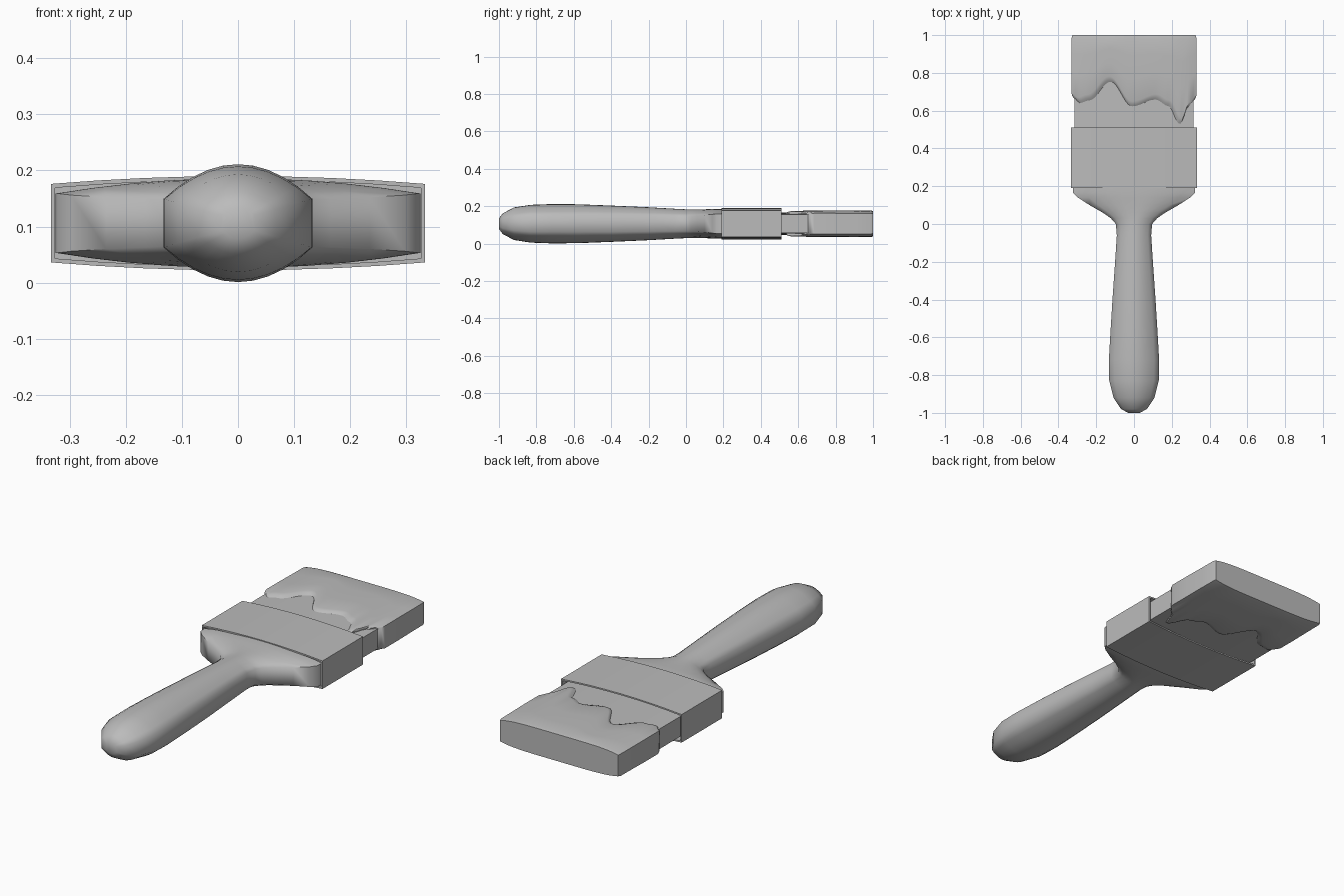
import bpy, bmesh, math

if "Cube" in bpy.data.objects:
    bpy.data.objects.remove(bpy.data.objects["Cube"])

ZC = 0.106  # height of the brush centre line

grey = bpy.data.materials.new("plain_grey")
grey.diffuse_color = (0.5, 0.5, 0.5, 1)
grey.use_nodes = True
grey.node_tree.nodes["Principled BSDF"].inputs["Base Color"].default_value = grey.diffuse_color


def section(y, w, c, e, n=8, p=2):
    """Bowed box section: half width w, half height c in the middle and e at the sides."""
    us = [-1 + 2 * i / n for i in range(n + 1)]
    yy = y if callable(y) else (lambda u: y)
    top = [(w * u, yy(u), e + (c - e) * (1 - abs(u) ** p)) for u in us]
    return [(x, v, ZC + z) for x, v, z in top] + [(x, v, ZC - z) for x, v, z in reversed(top)]


def loft(name, rings, angle):
    bm = bmesh.new()
    vs = [[bm.verts.new(co) for co in r] for r in rings]
    m = len(vs[0])
    for a, b in zip(vs, vs[1:]):
        for i in range(m):
            j = (i + 1) % m
            bm.faces.new((a[i], a[j], b[j], b[i]))
    bm.faces.new(vs[0])
    bm.faces.new(vs[-1])
    bmesh.ops.recalc_face_normals(bm, faces=bm.faces)
    me = bpy.data.meshes.new(name)
    bm.to_mesh(me)
    bm.free()
    me.materials.append(grey)
    ob = bpy.data.objects.new(name, me)
    bpy.context.collection.objects.link(ob)
    bpy.ops.object.select_all(action='DESELECT')
    ob.select_set(True)
    bpy.context.view_layer.objects.active = ob
    bpy.ops.object.shade_smooth_by_angle(angle=math.radians(angle))
    return ob


# Handle: rounded grip, narrow neck, flared shoulder (y, half width, mid height, side height)
handle = [
    (-1.0, .030, .028, .014), (-.98, .068, .055, .024), (-.92, .108, .087, .036),
    (-.83, .131, .101, .043), (-.72, .133, .105, .043), (-.58, .125, .104, .044),
    (-.4, .114, .097, .044), (-.2, .100, .088, .042), (-.06, .091, .080, .040),
    (0.0, .096, .077, .040), (.03, .122, .076, .041), (.06, .165, .076, .043),
    (.10, .235, .077, .046), (.14, .297, .079, .050), (.165, .322, .080, .053),
    (.20, .325, .080, .053)]
loft("handle", [section(*h, n=10) for h in handle], 62)

# Metal ferrule with recessed ends
outer, inner = (.333, .084, .070), (.326, .077, .063)
loft("ferrule", [section(.23, *inner), section(.19, *inner), section(.19, *outer),
                 section(.51, *outer), section(.51, *inner), section(.47, *inner)], 30)

# Bare bristles
loft("bristles", [section(.40, .315, .060, .050), section(.9, .315, .060, .050)], 30)

# Paint coat with a wavy dripping edge
WAVE = [(-.333, .67), (-.30, .645), (-.25, .66), (-.13, .757), (-.01, .625), (.12, .662),
        (.19, .63), (.255, .535), (.295, .62), (.333, .66)]


def wave(u):
    x = u * .333
    for (x0, y0), (x1, y1) in zip(WAVE, WAVE[1:]):
        if x <= x1:
            t = max(0, (x - x0) / (x1 - x0))
            return y0 + (y1 - y0) * (1 - math.cos(math.pi * t)) / 2
    return WAVE[-1][1]


def coat(t, w, c, e, shift=0):
    return section(lambda u: wave(u) * (1 - t) + t + shift, w, c, e, n=64, p=5)


loft("paint_coat", [
    coat(0, .312, .052, .042, -.012), coat(0, .326, .066, .052, .006),
    coat(0, .332, .071, .056, .025), coat(.4, .332, .072, .056), coat(.7, .331, .072, .055),
    coat(.96, .330, .071, .055), coat(1, .326, .067, .053)], 40)
